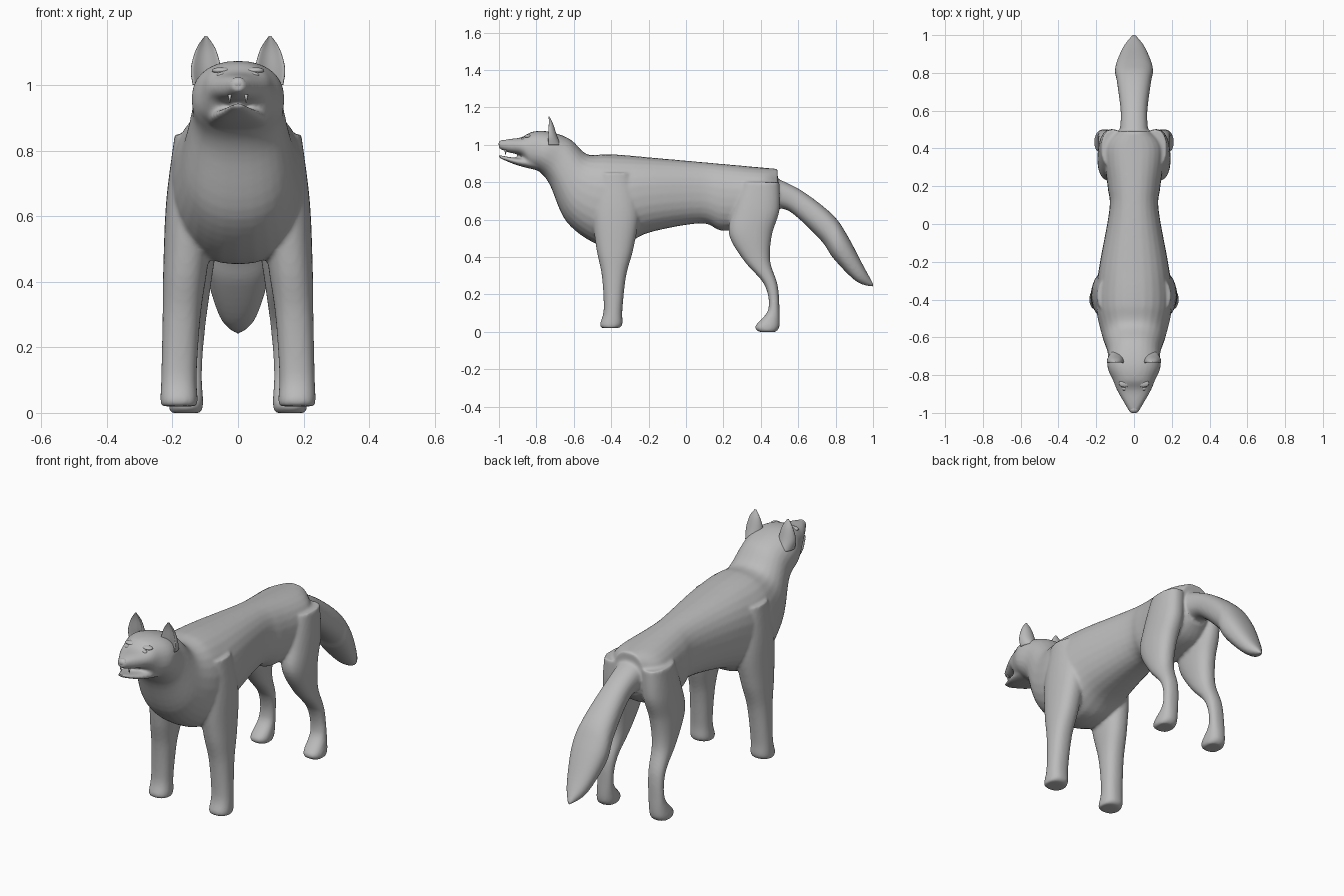
import bpy
import bmesh
import math
from mathutils import Vector

cube = bpy.data.objects.get("Cube")
if cube:
    bpy.data.objects.remove(cube, do_unlink=True)

grey = bpy.data.materials.new("plain grey")
grey.use_nodes = True
colour = (0.5, 0.5, 0.5, 1)
grey.diffuse_color = colour
grey.node_tree.nodes["Principled BSDF"].inputs["Base Color"].default_value = colour


def spline(a, b, c, d, t):
    """Catmull-Rom value between b and c."""
    return b + t / 2 * (c - a + t * (2*a - 5*b + 4*c - d + t * (3*(b - c) + d - a)))


def refine(rows, steps):
    """Add smooth in-between sections."""
    out = []
    last = len(rows) - 1
    for i in range(last):
        before, start, end, after = (rows[max(0, min(last, i + k))] for k in range(-1, 3))
        for s in range(steps):
            out.append([spline(*vals, s / steps) for vals in zip(before, start, end, after)])
    out.append(rows[-1])
    return out


def rounded(value, power):
    """Superellipse version of a sine or cosine."""
    return math.copysign(abs(value) ** (2 / power), value)


def loft(bm, rows, side=1, hollow=0, power=2.3, sides=28, steps=6):
    """Skin sections of (y and z of one edge, y and z of the other, half width, x centre)."""
    rings = []
    for y_a, z_a, y_b, z_b, half, middle in refine(rows, steps):
        edge_a, edge_b = Vector((0, y_a, z_a)), Vector((0, y_b, z_b))
        centre = (edge_a + edge_b) / 2
        radius = (edge_a - edge_b) / 2
        ring = []
        for k in range(sides):
            angle = math.tau * k / sides
            across = rounded(math.cos(angle), power)
            along = rounded(math.sin(angle), power)
            if along > 0:
                along *= 1 - hollow * along
            place = centre + radius * along
            place.x = side * (middle + half * across)
            ring.append(bm.verts.new(place))
        rings.append(ring)
    for low, high in zip(rings, rings[1:]):
        for k in range(sides):
            bm.faces.new((low[k - 1], low[k], high[k], high[k - 1]))
    bm.faces.new(rings[0])
    bm.faces.new(rings[-1])


def finish(name, bm):
    bmesh.ops.recalc_face_normals(bm, faces=bm.faces[:])
    mesh = bpy.data.meshes.new(name)
    bm.to_mesh(mesh)
    bm.free()
    mesh.materials.append(grey)
    mesh.polygons.foreach_set("use_smooth", [True] * len(mesh.polygons))
    obj = bpy.data.objects.new(name, mesh)
    bpy.context.collection.objects.link(obj)
    return obj


def ball(name, place, size):
    bm = bmesh.new()
    bmesh.ops.create_uvsphere(bm, u_segments=16, v_segments=10, radius=1)
    bmesh.ops.scale(bm, verts=bm.verts[:], vec=size)
    bmesh.ops.translate(bm, verts=bm.verts[:], vec=place)
    finish(name, bm)


# Trunk: the back rises evenly forward, rows give y, belly height and half width
trunk = [
    (y, 0.915 - 0.09 * y, y, belly, half, 0) for y, belly, half in (
        (.49, .64, .09), (.4, .57, .16), (.2, .54, .14),
        (.08, .58, .13), (-.2, .53, .18), (-.34, .46, .2))
]
# Chest, neck, skull and upper muzzle continue the trunk
trunk += [
    (*row, 0) for row in (
        (-.43, .95, -.48, .47, .2), (-.53, .95, -.64, .59, .17),
        (-.62, 1.03, -.73, .79, .14), (-.73, 1.07, -.79, .86, .14),
        (-.82, 1.07, -.84, .88, .11), (-.88, 1.04, -.88, .94, .09),
        (-.95, 1.03, -.95, .96, .05), (-1, 1.02, -1, .98, .02))
]
# Lower jaw, slightly open
jaw = [
    (y, top, y, bottom, half, 0) for y, top, bottom, half in (
        (-.78, .94, .86, .1), (-.9, .93, .89, .07), (-1, .945, .93, .02))
]
# Drooping bushy tail
tail = [
    (*row, 0) for row in (
        (.44, .84, .47, .66, .08), (.61, .76, .56, .64, .07),
        (.78, .63, .72, .49, .09), (.86, .52, .79, .39, .1),
        (.95, .35, .91, .27, .06), (1, .26, 1, .24, .01))
]
# Legs: rows give front y, back y and height; width follows depth
front_leg = [
    (front, z, back, z, 0.04 + 0.14 * (back - front), 0.18 - 0.08 * max(0, z - 0.2))
    for front, back, z in (
        (-.47, -.29, .85), (-.5, -.25, .65), (-.48, -.28, .45), (-.45, -.32, .3),
        (-.44, -.34, .12), (-.46, -.34, .04), (-.45, -.36, .02))
]
hind_leg = [
    (front, z, back, z, 0.035 + 0.13 * (back - front), 0.16 - 0.06 * z)
    for front, back, z in (
        (.3, .5, .8), (.25, .5, .65), (.23, .46, .52), (.31, .45, .38),
        (.42, .49, .25), (.44, .5, .12), (.37, .5, .03), (.39, .48, 0))
]
# Ears: front y, back y, height and half width
ear = [
    (front, z, back, z, half, 0.098) for front, back, z, half in (
        (-.78, -.67, 1, .04), (-.77, -.69, 1.05, .046),
        (-.75, -.71, 1.11, .03), (-.737, -.73, 1.15, .004))
]

# Body skinned from overlapping limbs, then fused and relaxed
bm = bmesh.new()
for rows in (trunk, jaw, tail):
    loft(bm, rows)
for side in (1, -1):
    loft(bm, front_leg, side)
    loft(bm, hind_leg, side)
body = finish("body", bm)
fuse = body.modifiers.new("fuse", 'REMESH')
fuse.mode = 'VOXEL'
fuse.voxel_size = 0.008
fuse.use_smooth_shade = True
relax = body.modifiers.new("relax", 'SMOOTH')
relax.factor = 0.5
relax.iterations = 6

# Hollow pricked ears, eyes, brows and upper fangs
for side, label in ((1, "left"), (-1, "right")):
    bm = bmesh.new()
    loft(bm, ear, side, hollow=1.3, power=2)
    finish(label + "_ear", bm)
    ball(label + "_eye", (side * .05, -.87, 1.03), (.015, .012, .01))
    ball(label + "_brow", (side * .05, -.845, 1.045), (.03, .02, .01))
    bm = bmesh.new()
    bmesh.ops.create_cone(bm, cap_ends=True, segments=8, radius1=.002, radius2=.006, depth=.025)
    bmesh.ops.translate(bm, verts=bm.verts[:], vec=(side * .025, -.965, .96))
    finish(label + "_fang", bm)

ball("nose", (0, -.982, 1.005), (.025, .02, .02))
